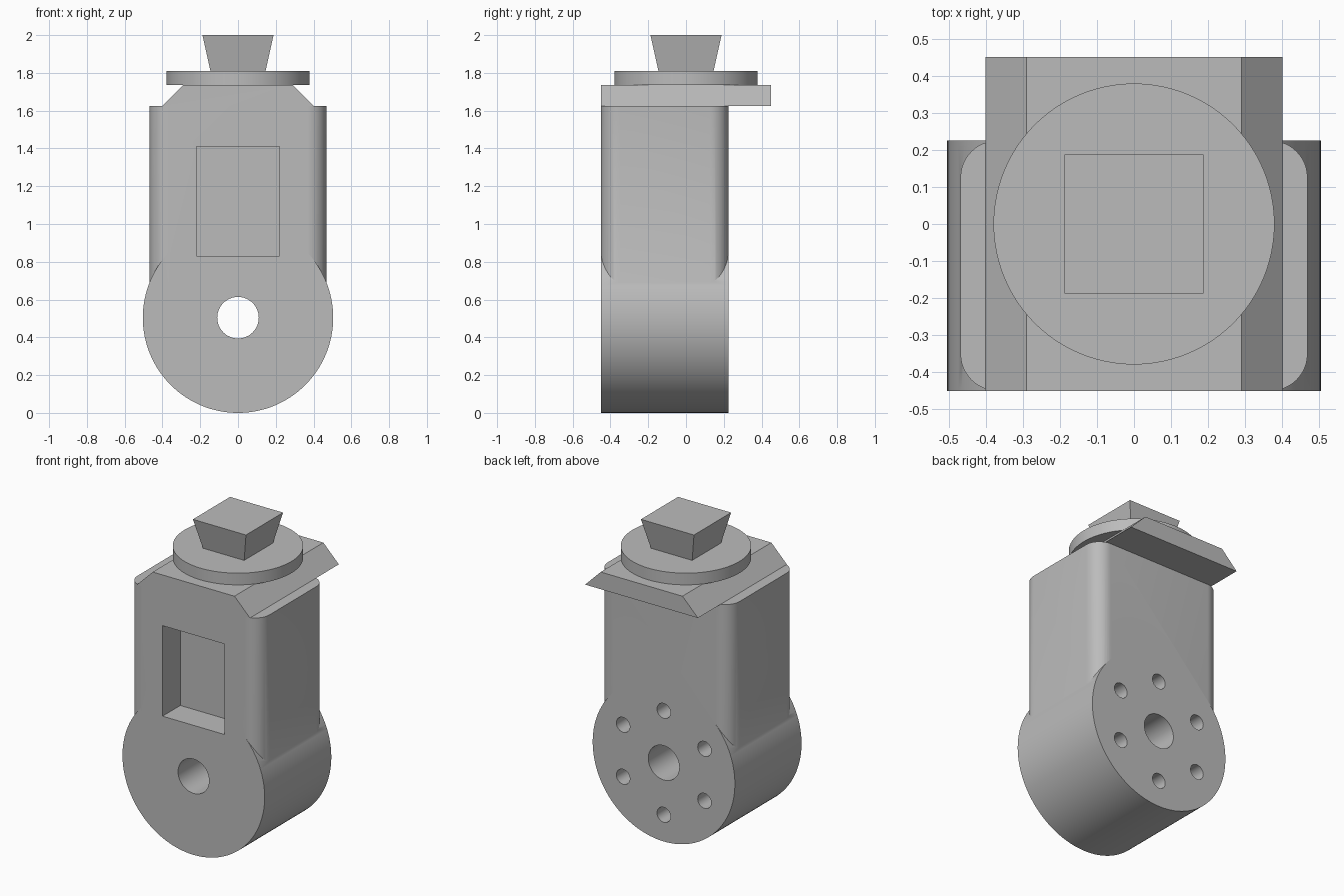
import bpy, bmesh, math
from mathutils import Matrix, Vector

if "Cube" in bpy.data.objects:
    bpy.data.objects.remove(bpy.data.objects["Cube"], do_unlink=True)

FRONT, BACK = -0.45, 0.225
HUB_Z, HUB_R = 0.504, 0.504
BODY_TOP, PLATE_TOP, DISC_TOP = 1.625, 1.735, 1.81

grey = bpy.data.materials.new("plain_grey")
grey.use_nodes = True
grey.diffuse_color = (0.5, 0.5, 0.5, 1)
grey.node_tree.nodes["Principled BSDF"].inputs["Base Color"].default_value = grey.diffuse_color


def finish(name, bm):
    bmesh.ops.recalc_face_normals(bm, faces=bm.faces)
    mesh = bpy.data.meshes.new(name)
    bm.to_mesh(mesh)
    bm.free()
    mesh.materials.append(grey)
    obj = bpy.data.objects.new(name, mesh)
    bpy.context.collection.objects.link(obj)
    return obj


def prism(name, points, direction):
    """Extrude a closed outline along a direction."""
    bm = bmesh.new()
    face = bm.faces.new([bm.verts.new(p) for p in points])
    new = bmesh.ops.extrude_face_region(bm, geom=[face])["geom"]
    bmesh.ops.translate(bm, vec=Vector(direction),
                        verts=[v for v in new if isinstance(v, bmesh.types.BMVert)])
    return finish(name, bm)


def rod(name, x, z, radius, y0, y1, sides):
    """Cylinder lying along y."""
    bm = bmesh.new()
    place = Matrix.Translation((x, (y0 + y1) / 2, z)) @ Matrix.Rotation(math.pi / 2, 4, "X")
    bmesh.ops.create_cone(bm, cap_ends=True, segments=sides, radius1=radius,
                          radius2=radius, depth=y1 - y0, matrix=place)
    return finish(name, bm)


def combine(target, other, operation):
    """Apply a boolean and drop the helper."""
    mod = target.modifiers.new("boolean", "BOOLEAN")
    mod.operation, mod.object, mod.solver = operation, other, "EXACT"
    bpy.context.view_layer.objects.active = target
    bpy.ops.object.modifier_apply(modifier=mod.name)
    bpy.data.objects.remove(other, do_unlink=True)


def smooth(obj):
    bpy.ops.object.select_all(action="DESELECT")
    obj.select_set(True)
    bpy.context.view_layer.objects.active = obj
    bpy.ops.object.shade_smooth_by_angle(angle=math.radians(30))


# Upright body with rounded vertical corners
half, r, steps = 0.468, 0.1, 12
outline = []
for corner, (cx, cy) in enumerate([(half - r, BACK - r), (r - half, BACK - r),
                                   (r - half, FRONT + r), (half - r, FRONT + r)]):
    for i in range(steps + 1):
        a = (corner + i / steps) * math.pi / 2
        outline.append((cx + r * math.cos(a), cy + r * math.sin(a), HUB_Z))
body = prism("body", outline, (0, 0, BODY_TOP - HUB_Z))

# Round hub at the foot and dovetail plate on top, joined to the body
combine(body, rod("hub", 0, HUB_Z, HUB_R, FRONT, BACK, 128), "UNION")
dovetail = [(-0.4, FRONT, BODY_TOP), (0.4, FRONT, BODY_TOP),
            (0.29, FRONT, PLATE_TOP), (-0.29, FRONT, PLATE_TOP)]
combine(body, prism("dovetail_plate", dovetail, (0, 0.9, 0)), "UNION")

# Front pocket, axle hole and ring of blind bolt holes in the back
pocket = [(x, FRONT - 0.1, z) for x, z in
          [(-0.22, 0.83), (0.22, 0.83), (0.22, 1.41), (-0.22, 1.41)]]
combine(body, prism("pocket_cutter", pocket, (0, 0.28, 0)), "DIFFERENCE")
combine(body, rod("axle_cutter", 0, HUB_Z, 0.11, FRONT - 0.1, BACK + 0.1, 48), "DIFFERENCE")
for i in range(6):
    a = math.radians(30 + 60 * i)
    combine(body, rod("bolt_cutter", 0.333 * math.cos(a), HUB_Z + 0.333 * math.sin(a),
                      0.048, BACK - 0.25, BACK + 0.1, 24), "DIFFERENCE")
smooth(body)

# Turntable disc
bm = bmesh.new()
bmesh.ops.create_cone(bm, cap_ends=True, segments=96, radius1=0.379, radius2=0.379,
                      depth=DISC_TOP - PLATE_TOP,
                      matrix=Matrix.Translation((0, 0, (DISC_TOP + PLATE_TOP) / 2)))
smooth(finish("turntable_disc", bm))

# Flared square peg
bm = bmesh.new()
bmesh.ops.create_cone(bm, cap_ends=True, segments=4, radius1=0.146 * math.sqrt(2),
                      radius2=0.188 * math.sqrt(2), depth=2 - DISC_TOP,
                      matrix=Matrix.Translation((0, 0, (2 + DISC_TOP) / 2))
                      @ Matrix.Rotation(math.pi / 4, 4, "Z"))
finish("flared_peg", bm)
